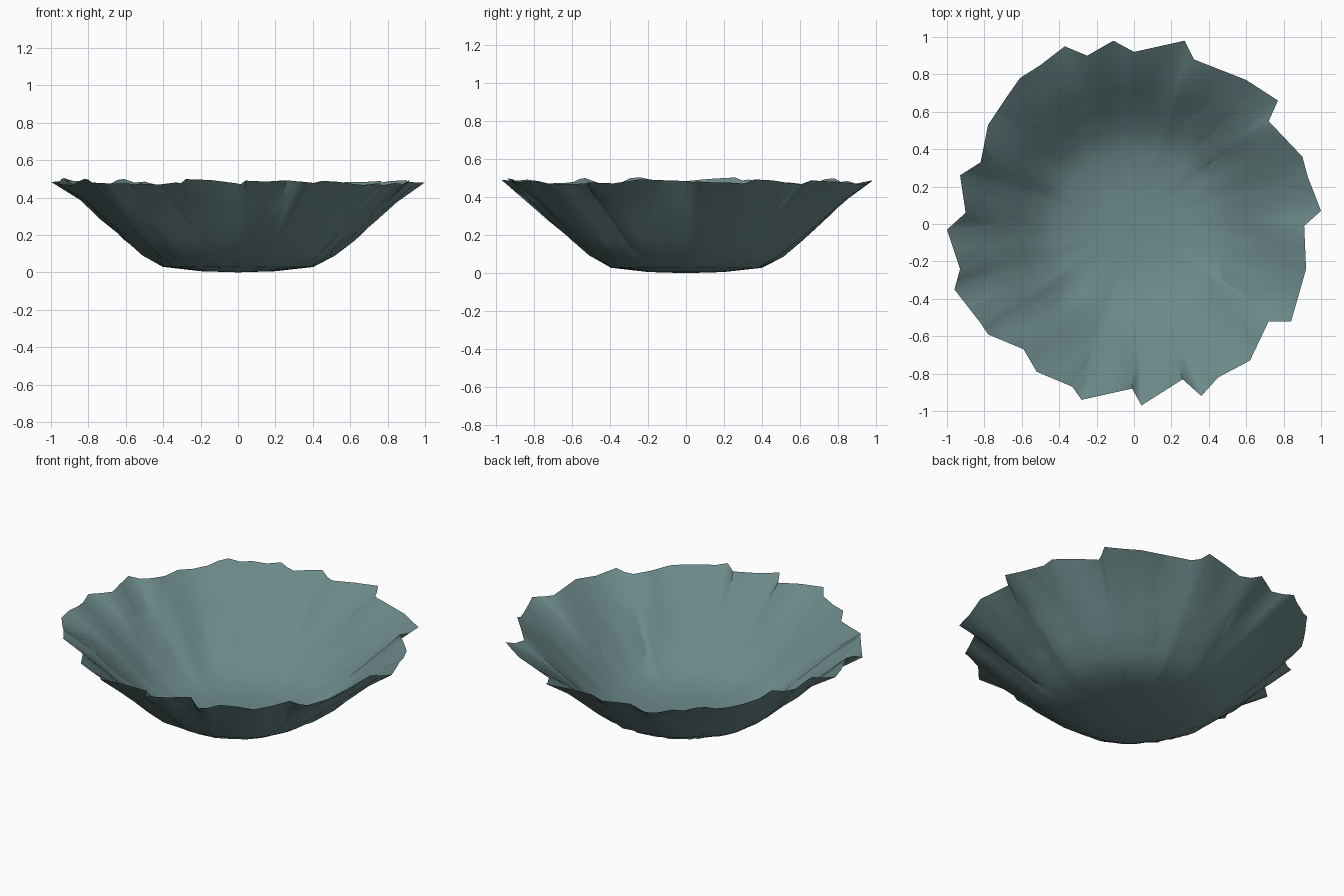
import bpy, bmesh, math, random

if "Cube" in bpy.data.objects:
    bpy.data.objects.remove(bpy.data.objects["Cube"])

random.seed(7)

# Torn rim outline seen from above, counter-clockwise
RIM = [(1, .07), (.93, .25), (.90, .36), (.72, .55), (.77, .66), (.60, .77),
       (.32, .88), (.27, .98), (.0, .92), (-.11, .98), (-.25, .90), (-.37, .95),
       (-.50, .85), (-.61, .78), (-.68, .68), (-.78, .53), (-.82, .33), (-.93, .26),
       (-.90, .06), (-1, -.03), (-.93, -.24), (-.96, -.35), (-.82, -.53),
       (-.78, -.59), (-.59, -.67), (-.52, -.79), (-.33, -.87), (-.28, -.94),
       (-.01, -.88), (.04, -.97), (.26, -.83), (.36, -.92), (.45, -.82),
       (.62, -.73), (.72, -.52), (.84, -.52), (.92, -.24), (.91, -.01)]
# Wall profile: radius, height, from below the rim down to the floor
PROFILE = [(.82, .375), (.72, .28), (.61, .175), (.51, .09), (.40, .03), (.20, .006)]

# Rim points with midpoints between them, at slightly uneven heights
rim = []
for i, (x, y) in enumerate(RIM):
    nx, ny = RIM[(i + 1) % len(RIM)]
    z0 = .47 + .035 * random.random()
    rim += [(x, y, z0), ((x + nx) / 2, (y + ny) / 2, z0 - .005)]
N = len(rim)

bm = bmesh.new()
rim_verts = [bm.verts.new(p) for p in rim]


def crumpled_layer(lift, flip):
    """One sheet of the bowl, hung from the shared rim."""
    waves = [(k, random.uniform(0, 6.28), random.uniform(.4, 1)) for k in (5, 9, 13, 17)]
    upper = rim_verts
    for r, z in PROFILE:
        fold = .012 * min(1, max(0, (r - .3) / .25))
        ring = []
        for x, y, _ in rim:
            rr = math.hypot(x, y)
            a = math.atan2(y, x)
            pleat = sum(w * math.sin(k * a + p + 3 * r) for k, p, w in waves)
            d = r + fold * (.55 * pleat + random.uniform(-.6, .6))
            if r > .6:
                d += (rr - .94) * (r - .6) * 1.6
            ring.append(bm.verts.new((d * math.cos(a), d * math.sin(a),
                                      z + lift + fold * .4 * random.uniform(-1, 1))))
        for i in range(N):
            j = (i + 1) % N
            q = [upper[i], upper[j], ring[j], ring[i]]
            bm.faces.new(q if flip else q[::-1])
        upper = ring
    # Flat floor
    c = bm.verts.new((0, 0, lift))
    for i in range(N):
        t = [upper[i], upper[(i + 1) % N], c]
        bm.faces.new(t if flip else t[::-1])


crumpled_layer(0.010, True)    # inside
crumpled_layer(0.0, False)     # outside

# Inside faces point up, outside faces point down and out
for f in bm.faces:
    f.smooth = True
bm.normal_update()

me = bpy.data.meshes.new("crumpled_bowl")
bm.to_mesh(me)
bm.free()
bowl = bpy.data.objects.new("crumpled_bowl", me)
bpy.context.collection.objects.link(bowl)

mat = bpy.data.materials.new("dull_teal")
mat.diffuse_color = (.15, .25, .25, 1)
mat.use_nodes = True
mat.node_tree.nodes["Principled BSDF"].inputs["Base Color"].default_value = mat.diffuse_color
me.materials.append(mat)

bpy.context.view_layer.objects.active = bowl
bowl.select_set(True)
bpy.ops.object.shade_smooth_by_angle(angle=math.radians(50))
